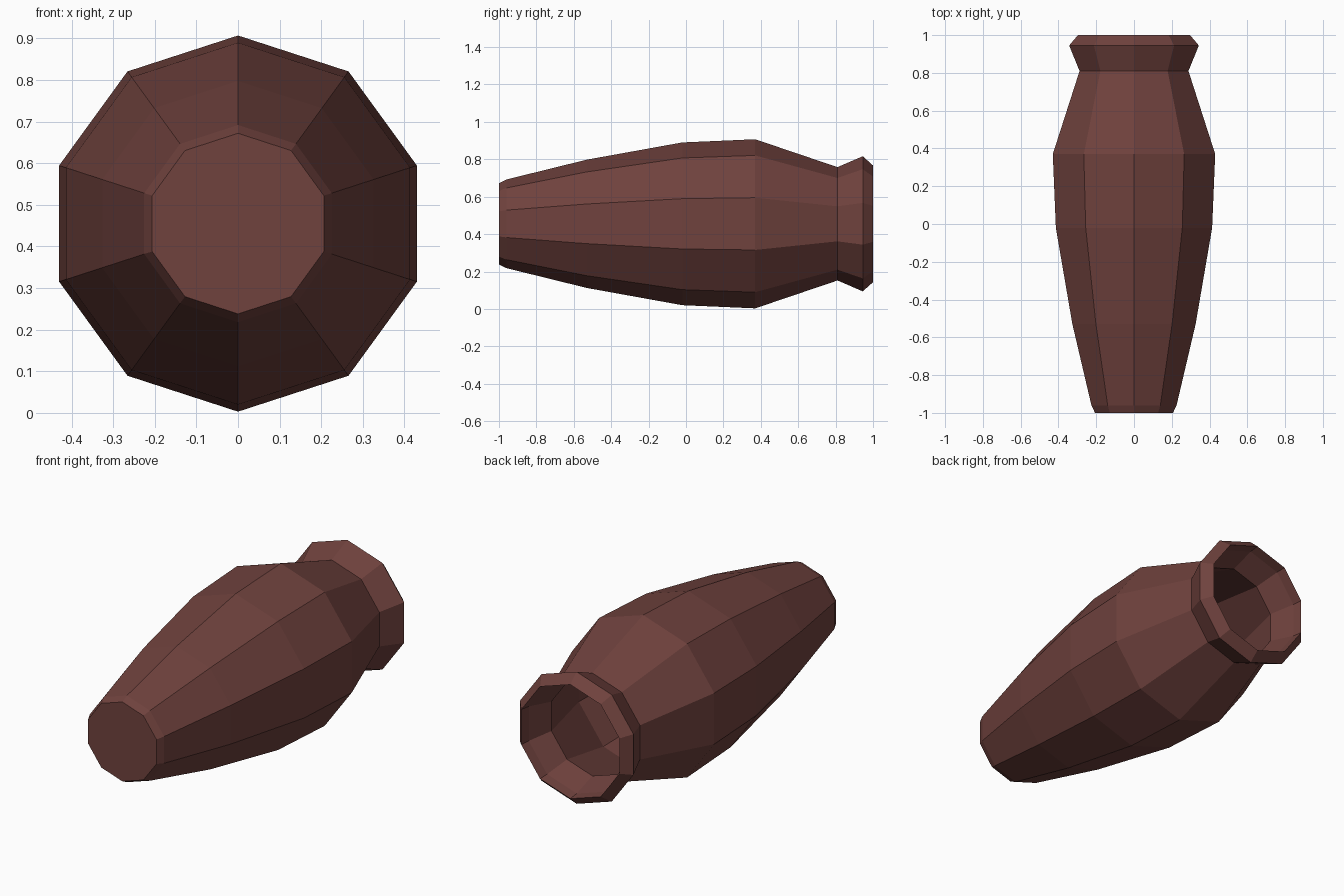
import bpy, bmesh, math

if "Cube" in bpy.data.objects:
    bpy.data.objects.remove(bpy.data.objects["Cube"])

SIDES = 10
AXIS_Z = 0.455

# Lathe profile as (y, radius): outer wall from base to rim, then the hollow inside
outer = [(-1.0, 0.217), (-0.96, 0.237), (-0.53, 0.343), (-0.02, 0.435),
         (0.37, 0.452), (0.81, 0.303), (0.945, 0.361), (1.0, 0.312)]
inner = [(0.945, 0.305), (0.81, 0.26), (0.37, 0.41), (-0.02, 0.395),
         (-0.53, 0.305), (-0.94, 0.2)]

bm = bmesh.new()


def ring(y, r):
    """Ten-sided ring around the lying axis, one corner straight up."""
    return [bm.verts.new((r * math.sin(math.tau * i / SIDES), y,
                          AXIS_Z + r * math.cos(math.tau * i / SIDES)))
            for i in range(SIDES)]


# Skin the rings, then close the base and the inner floor
rings = [ring(y, r) for y, r in outer + inner]
for a, b in zip(rings, rings[1:]):
    for i in range(SIDES):
        j = (i + 1) % SIDES
        bm.faces.new((a[i], a[j], b[j], b[i]))
bm.faces.new(rings[0])
bm.faces.new(rings[-1])
bmesh.ops.recalc_face_normals(bm, faces=bm.faces)

mesh = bpy.data.meshes.new("vase")
bm.to_mesh(mesh)
bm.free()

# Dark red-brown clay
clay = bpy.data.materials.new("clay")
clay.diffuse_color = (0.16, 0.054, 0.047, 1)
clay.use_nodes = True
clay.node_tree.nodes["Principled BSDF"].inputs["Base Color"].default_value = clay.diffuse_color
mesh.materials.append(clay)

vase = bpy.data.objects.new("vase", mesh)
bpy.context.collection.objects.link(vase)
